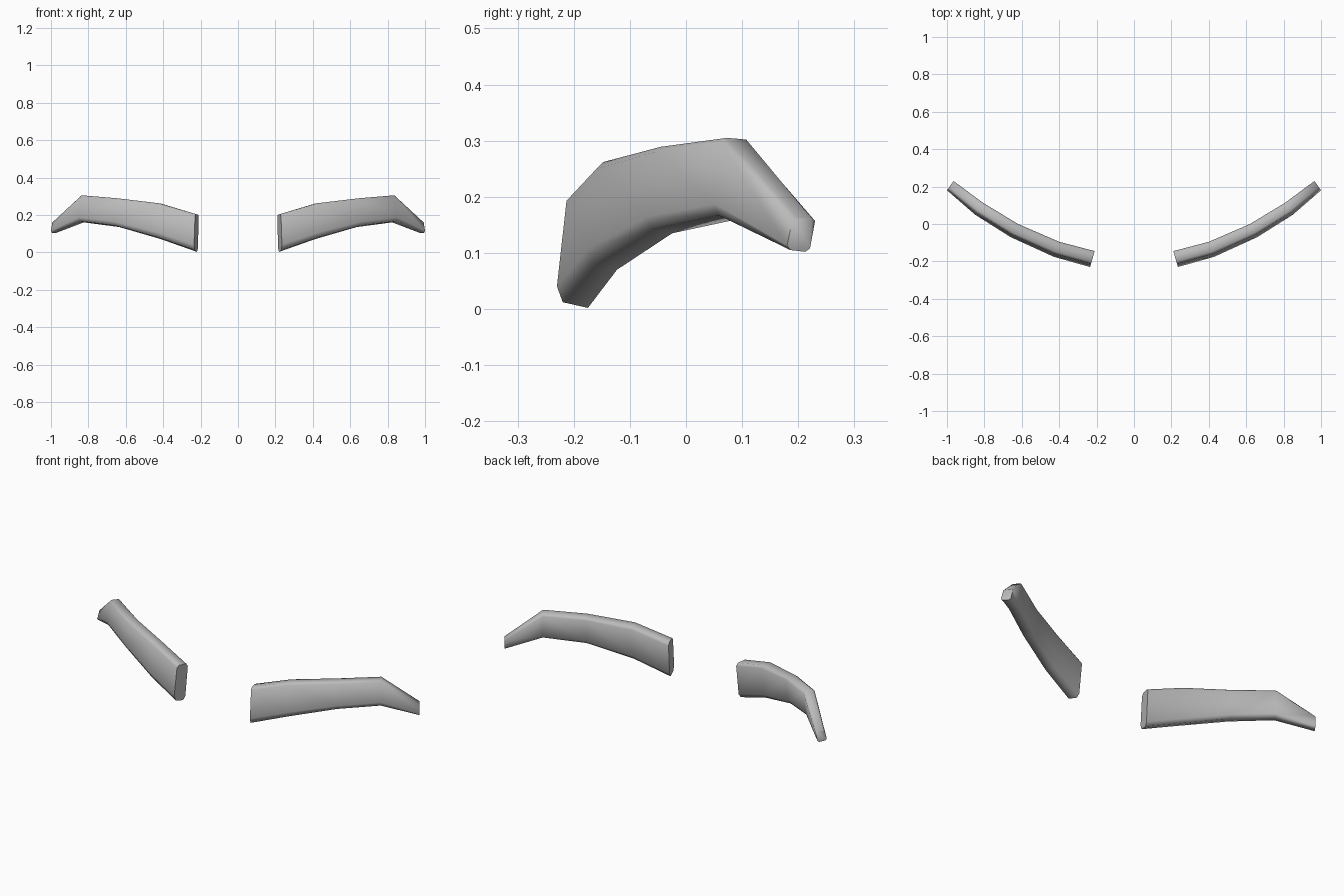
import bpy, bmesh, math
from mathutils import Vector

cube = bpy.data.objects.get("Cube")
if cube:
    bpy.data.objects.remove(cube, do_unlink=True)

grey = bpy.data.materials.new("mid grey")
grey.use_nodes = True
colour = (0.5, 0.5, 0.5, 1)
grey.diffuse_color = colour
grey.node_tree.nodes["Principled BSDF"].inputs["Base Color"].default_value = colour

# Stations from inner to outer end: front edge xy, back edge xy, bottom z, top z
STATIONS = [
    ((0.235, -0.23), (0.21, -0.145), 0.002, 0.205),
    ((0.43, -0.175), (0.40, -0.095), 0.07, 0.262),
    ((0.66, -0.07), (0.62, 0.00), 0.135, 0.289),
    ((0.85, 0.05), (0.81, 0.115), 0.16, 0.305),
    ((1.00, 0.18), (0.965, 0.23), 0.102, 0.163),
]
# Leaning rounded cross-section: depth from front to back, height from bottom to top
SECTION = [(0.0, 0.19), (0.12, 0.05), (0.65, 0.0), (0.82, 0.10),
           (1.0, 0.90), (0.88, 0.98), (0.35, 1.0), (0.2, 0.94)]


def build_brow(name, side):
    bm = bmesh.new()
    rings = []
    for front, back, low, high in STATIONS:
        a, b = Vector(front), Vector(back)
        ring = []
        for depth, height in SECTION:
            p = a.lerp(b, depth)
            ring.append(bm.verts.new((side * p.x, p.y, low + (high - low) * height)))
        rings.append(ring)
    # Skin between neighbouring sections
    n = len(SECTION)
    for r, s in zip(rings, rings[1:]):
        for i in range(n):
            j = (i + 1) % n
            bm.faces.new((r[i], r[j], s[j], s[i]))
    # End caps
    bm.faces.new(rings[0])
    bm.faces.new(rings[-1])
    bmesh.ops.recalc_face_normals(bm, faces=bm.faces[:])
    mesh = bpy.data.meshes.new(name)
    bm.to_mesh(mesh)
    bm.free()
    mesh.materials.append(grey)
    obj = bpy.data.objects.new(name, mesh)
    bpy.context.collection.objects.link(obj)
    bpy.ops.object.select_all(action="DESELECT")
    obj.select_set(True)
    bpy.context.view_layer.objects.active = obj
    bpy.ops.object.shade_smooth_by_angle(angle=math.radians(70))


build_brow("left_eyebrow", 1)
build_brow("right_eyebrow", -1)
